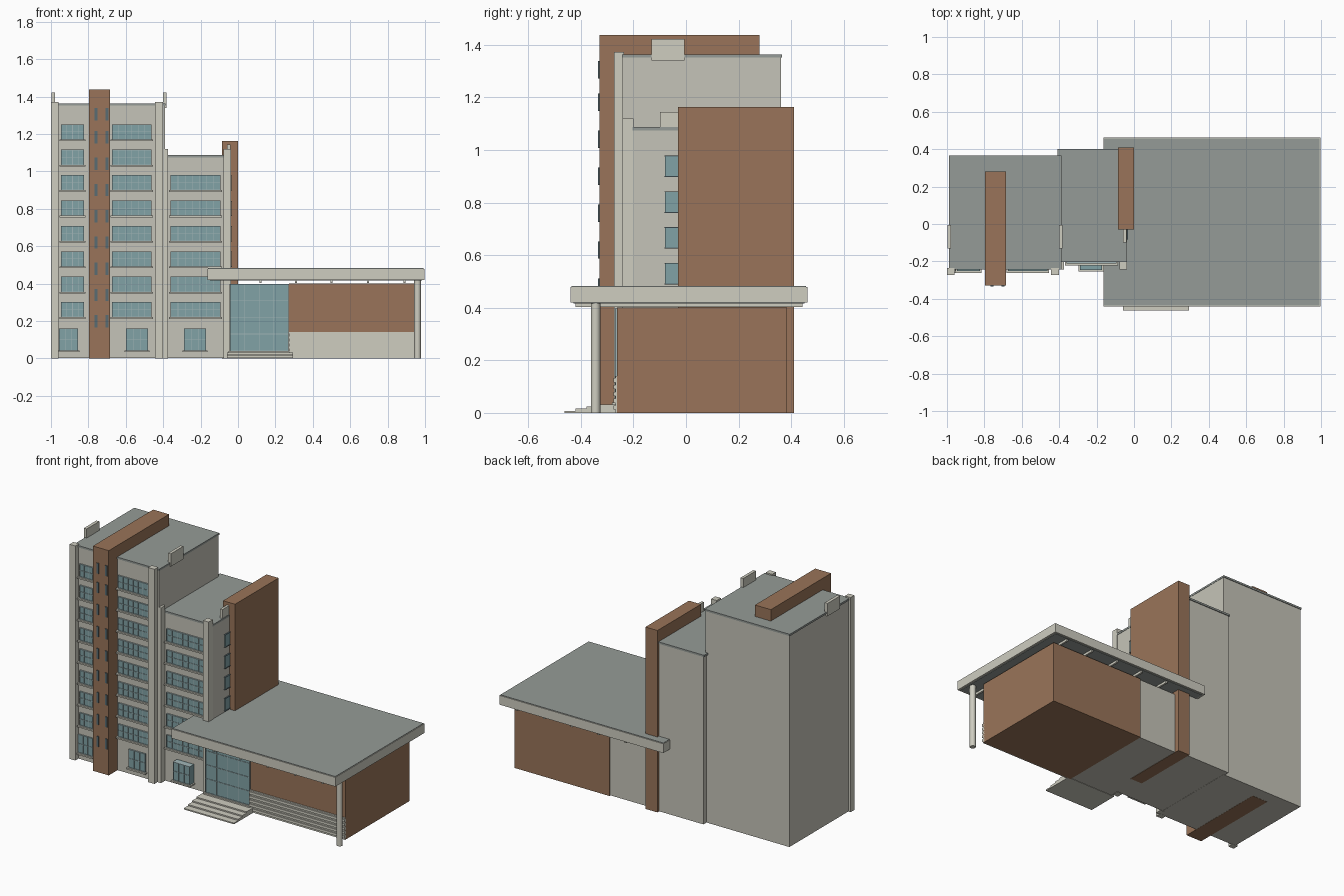
import bpy, bmesh
from mathutils import Matrix, Vector

if "Cube" in bpy.data.objects:
    bpy.data.objects.remove(bpy.data.objects["Cube"])


def mat(name, c):
    m = bpy.data.materials.new(name)
    m.diffuse_color = (*c, 1)
    m.use_nodes = True
    m.node_tree.nodes["Principled BSDF"].inputs["Base Color"].default_value = m.diffuse_color
    return m


WALL = mat("wall", (0.56, 0.55, 0.48))
TRIM = mat("trim", (0.62, 0.61, 0.53))
ROOF = mat("roof", (0.30, 0.33, 0.31))
BRICK = mat("brick", (0.32, 0.175, 0.10))
GLASS = mat("glass", (0.22, 0.36, 0.38))
FRAME = mat("frame", (0.36, 0.47, 0.48))
DARK = mat("dark_glass", (0.10, 0.15, 0.17))


def boxes(name, material, *specs):
    """One object made of boxes given as (x0, x1, y0, y1, z0, z1)."""
    bm = bmesh.new()
    for x0, x1, y0, y1, z0, z1 in specs:
        size = Matrix.Diagonal((x1 - x0, y1 - y0, z1 - z0, 1))
        mid = Vector((x0 + x1, y0 + y1, z0 + z1)) / 2
        bmesh.ops.create_cube(bm, size=1, matrix=Matrix.Translation(mid) @ size)
    me = bpy.data.meshes.new(name)
    bm.to_mesh(me)
    bm.free()
    me.materials.append(material)
    ob = bpy.data.objects.new(name, me)
    bpy.context.collection.objects.link(ob)
    return ob


def window(name, x0, x1, z0, z1, y, cols, rows=2, proud=0.006):
    """Front window: glass panel, thin bars and a projecting sill."""
    boxes(name + "_glass", GLASS, (x0, x1, y - proud, y + 0.005, z0, z1))
    t, f = 0.0015, y - proud - 0.003
    bars = []
    for i in range(cols + 1):
        x = x0 + t + (x1 - x0 - 2 * t) * i / cols
        bars.append((x - t, x + t, f, y, z0, z1))
    for j in range(rows + 1):
        z = z0 + t + (z1 - z0 - 2 * t) * j / rows
        bars.append((x0, x1, f, y, z - t, z + t))
    boxes(name + "_bars", FRAME, *bars)
    boxes(name + "_sill", TRIM, (x0 - 0.008, x1 + 0.008, y - proud - 0.013, y + 0.005, z0 - 0.009, z0))


# Tall tower
boxes("tall_tower", WALL, (-0.985, -0.39, -0.242, 0.362, 0.001, 1.352))
boxes("tall_tower_roof", ROOF, (-0.99, -0.388, -0.244, 0.366, 1.352, 1.364))
boxes("tall_tower_pilasters", TRIM,
      (-1.0, -0.96, -0.273, -0.235, 0, 1.372),
      (-0.445, -0.40, -0.273, -0.235, 0, 1.372))
boxes("tall_tower_parapets", TRIM,
      (-0.998, -0.978, -0.132, -0.005, 1.34, 1.422),
      (-0.402, -0.383, -0.132, -0.005, 1.34, 1.422))

# Lower tower
boxes("low_tower", WALL, (-0.40, -0.04, -0.202, 0.395, 0.002, 1.075))
boxes("low_tower_roof", ROOF, (-0.408, -0.038, -0.204, 0.40, 1.075, 1.087))
boxes("low_tower_pilasters", TRIM,
      (-0.40, -0.375, -0.242, -0.2, 0, 1.12),
      (-0.077, -0.038, -0.242, -0.2, 0, 1.12))
boxes("low_tower_parapet", TRIM, (-0.058, -0.041, -0.098, -0.03, 1.06, 1.144))

# Brick fins
boxes("tall_brick_fin", BRICK, (-0.796, -0.684, -0.329, 0.28, 0, 1.437))
boxes("low_brick_fin", BRICK, (-0.085, 0.0, -0.03, 0.41, 0, 1.163))

# Slit windows on the tall fin
slits = []
for i in range(9):
    z = min(0.165 + 0.1405 * i, 1.272)
    for x in (-0.76, -0.70):
        slits.append((x - 0.008, x + 0.008, -0.334, -0.32, z, z + 0.066))
boxes("fin_slit_windows", DARK, *slits)

# Window rows on both towers
for i in range(8):
    z = 0.22 + 0.1358 * i
    window(f"left_window_{i}", -0.947, -0.823, z, z + 0.081, -0.242, 4)
    window(f"middle_window_{i}", -0.674, -0.462, z, z + 0.081, -0.242, 6)
    if i < 6:
        window(f"right_window_{i}", -0.36, -0.093, z, z + 0.081, -0.202, 7)

# Ground floor windows
window("ground_window_left", -0.957, -0.855, 0.043, 0.16, -0.242, 3)
window("ground_window_middle", -0.60, -0.482, 0.043, 0.16, -0.242, 3)
window("ground_window_right", -0.29, -0.17, 0.043, 0.16, -0.202, 3, proud=0.04)

# Side windows of the lower tower
side, side_bars = [], []
for i in range(4):
    z = 0.493 + 0.1358 * i
    side.append((-0.05, -0.034, -0.08, -0.03, z, z + 0.075))
    side_bars.append((-0.05, -0.031, -0.082, -0.03, z - 0.004, z))
    side_bars.append((-0.05, -0.031, -0.082, -0.03, z + 0.075, z + 0.078))
boxes("side_windows", GLASS, *side)
boxes("side_window_frames", DARK, *side_bars)

# Entrance link and hall
boxes("entrance_link", WALL, (-0.045, 0.275, -0.26, 0.378, 0.002, 0.398))
boxes("hall", BRICK, (0.272, 0.945, -0.262, 0.385, 0.0, 0.40))
window("entrance_glazing", -0.043, 0.27, 0.04, 0.398, -0.262, 4, 4)

# Banded plinth in front of the hall
plinth = [(0.272, 0.945, -0.268, -0.255, 0.0, 0.14)]
for i in range(5):
    z = 0.012 + 0.026 * i
    plinth.append((0.272, 0.945, -0.275, -0.26, z, z + 0.016))
boxes("hall_plinth", TRIM, *plinth)

# Canopy with beams and corner column
boxes("canopy_fascia", TRIM, (-0.163, 0.997, -0.44, 0.462, 0.42, 0.479))
boxes("canopy_roof", ROOF, (-0.16, 0.993, -0.435, 0.457, 0.47, 0.482))
boxes("canopy_soffit", ROOF, (-0.15, 0.983, -0.428, 0.45, 0.417, 0.43))
boxes("canopy_beams", TRIM, *[(x - 0.006, x + 0.006, -0.42, 0.443, 0.402, 0.42)
                              for x in (0.12, 0.31, 0.50, 0.695, 0.89)])
bpy.ops.mesh.primitive_cylinder_add(vertices=24, radius=0.018, depth=0.42, location=(0.96, -0.344, 0.21))
column = bpy.context.object
column.name = "canopy_column"
column.data.materials.append(TRIM)
bpy.ops.object.shade_smooth_by_angle()

# Entrance steps
boxes("entrance_steps", TRIM, *[(-0.06, 0.295, -0.462 + 0.042 * i, -0.255, 0, 0.008 * (i + 1))
                                for i in range(4)])
